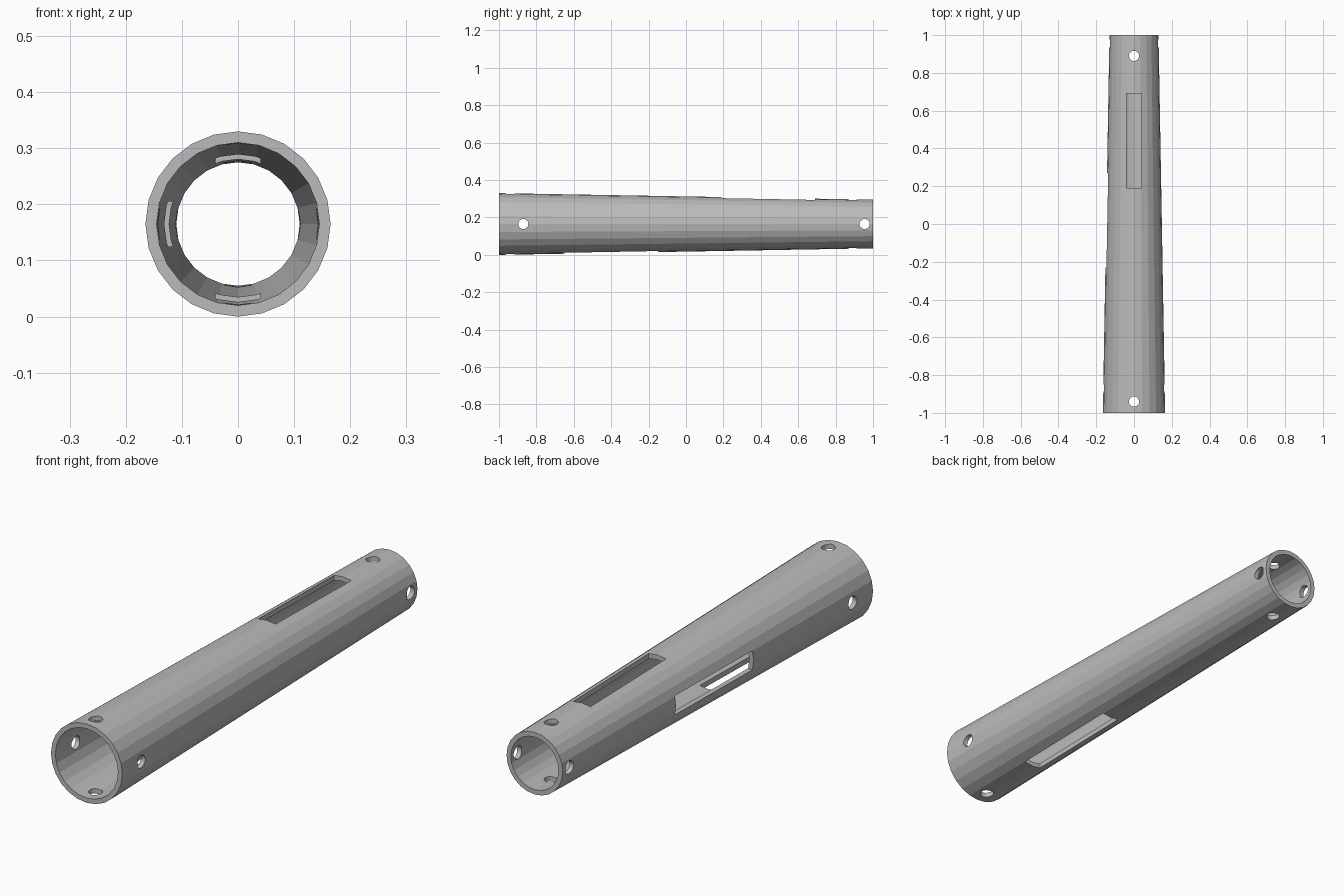
import bpy, bmesh
from math import sin, cos, pi
from mathutils import Matrix, Vector

cube = bpy.data.objects.get("Cube")
if cube:
    bpy.data.objects.remove(cube, do_unlink=True)

SIDES = 24
FRONT_R, BACK_R, WALL = 0.165, 0.13, 0.02
CENTRE = Vector((0, 0, FRONT_R))

grey = bpy.data.materials.new("grey metal")
grey.use_nodes = True
colour = (0.5, 0.5, 0.5, 1)
grey.diffuse_color = colour
grey.node_tree.nodes["Principled BSDF"].inputs["Base Color"].default_value = colour


def make_object(name, bm):
    bmesh.ops.recalc_face_normals(bm, faces=bm.faces)
    mesh = bpy.data.meshes.new(name)
    bm.to_mesh(mesh)
    bm.free()
    mesh.materials.append(grey)
    obj = bpy.data.objects.new(name, mesh)
    bpy.context.collection.objects.link(obj)
    return obj


# Tapered tube: outer and inner rings at both ends, joined in a closed loop
bm = bmesh.new()
rings = []
for radius, y in ((FRONT_R, -1), (BACK_R, 1), (BACK_R - WALL, 1), (FRONT_R - WALL, -1)):
    angles = [2 * pi * i / SIDES for i in range(SIDES)]
    rings.append([bm.verts.new(CENTRE + Vector((radius * cos(a), y, radius * sin(a))))
                  for a in angles])
for k, ring in enumerate(rings):
    after = rings[(k + 1) % len(rings)]
    for i in range(SIDES):
        j = (i + 1) % SIDES
        bm.faces.new((ring[i], ring[j], after[j], after[i]))
tube = make_object("tapered_tube", bm)

# Cutters for the cross-drilled holes and the long slots
bm = bmesh.new()


def drill(y, sideways):
    turn = Matrix.Rotation(pi / 2, 4, "Y") if sideways else Matrix()
    bmesh.ops.create_cone(bm, cap_ends=True, segments=24, radius1=0.027, radius2=0.027,
                          depth=0.5, matrix=Matrix.Translation(CENTRE + Vector((0, y, 0))) @ turn)


def slot(direction, y):
    # box standing across one wall only
    d = Vector(direction)
    size = [0.5 if axis == 1 else (0.16 if d[axis] else 0.08) for axis in range(3)]
    place = Matrix.Translation(CENTRE + d * 0.14 + Vector((0, y, 0)))
    bmesh.ops.create_cube(bm, size=1, matrix=place @ Matrix.Diagonal((*size, 1)))


for y in (-0.94, 0.89):
    drill(y, False)
for y in (-0.87, 0.955):
    drill(y, True)
slot((0, 0, 1), 0.44)
slot((-1, 0, 0), 0.02)
slot((0, 0, -1), -0.40)
cutter = make_object("hole_cutter", bm)
cutter.hide_render = True

# Cut the openings, then discard the cutter
cut = tube.modifiers.new("openings", "BOOLEAN")
cut.operation = "DIFFERENCE"
cut.solver = "EXACT"
cut.object = cutter
bpy.context.view_layer.objects.active = tube
bpy.ops.object.modifier_apply(modifier=cut.name)
bpy.data.objects.remove(cutter, do_unlink=True)
